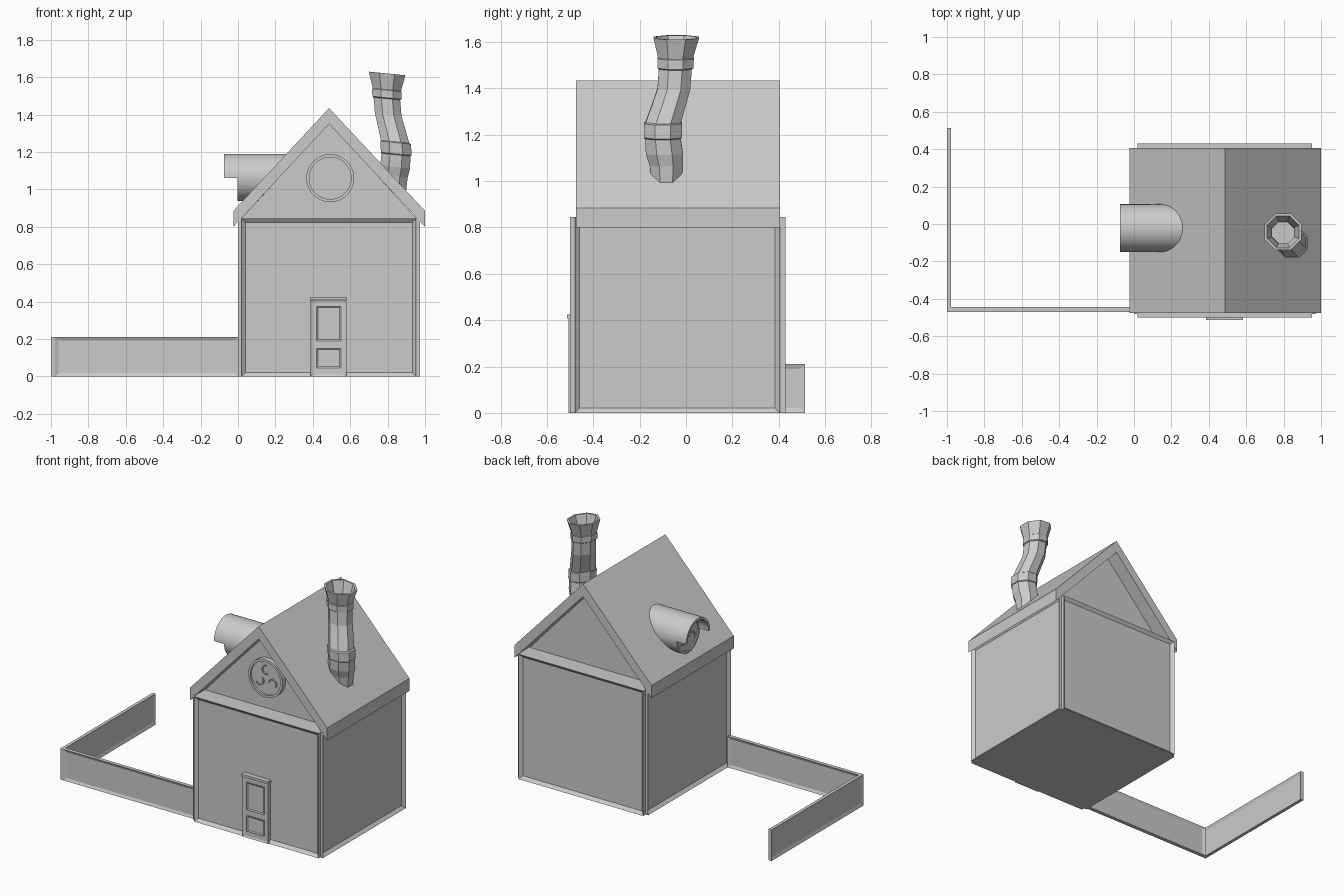
import bpy, bmesh
from math import pi, sin, cos
from mathutils import Matrix, Vector

if "Cube" in bpy.data.objects:
    bpy.data.objects.remove(bpy.data.objects["Cube"])

CX = 0.487                      # ridge line of the house
FRONT = Matrix.Rotation(pi / 2, 4, 'X')                  # local z -> -y
LEFT = Matrix.Rotation(-pi / 2, 4, 'Z') @ FRONT          # local z -> -x


def finish(bm, name, smooth=False):
    bmesh.ops.recalc_face_normals(bm, faces=bm.faces)
    me = bpy.data.meshes.new(name)
    bm.to_mesh(me)
    bm.free()
    ob = bpy.data.objects.new(name, me)
    bpy.context.collection.objects.link(ob)
    if smooth:
        bpy.ops.object.select_all(action='DESELECT')
        ob.select_set(True)
        bpy.context.view_layer.objects.active = ob
        bpy.ops.object.shade_smooth_by_angle()
    return ob


def box(name, lo, hi, sunk=(), margin=0.03, depth=0.018):
    """Box from corner to corner; faces along the 'sunk' normals get a recessed panel."""
    lo, hi = Vector(lo), Vector(hi)
    bm = bmesh.new()
    bmesh.ops.create_cube(bm, size=1)
    for v in bm.verts:
        v.co = (lo + hi) / 2 + v.co * (hi - lo)
    bm.normal_update()
    faces = [f for f in bm.faces if any(f.normal.dot(Vector(n)) > 0.9 for n in sunk)]
    if faces:
        bmesh.ops.inset_individual(bm, faces=faces, thickness=margin, depth=-depth)
    return finish(bm, name)


def prism(name, pts, depth, mat, smooth=False):
    """Outline in local xy, extruded along local z."""
    bm = bmesh.new()
    f = bm.faces.new([bm.verts.new((x, y, 0)) for x, y in pts])
    ext = bmesh.ops.extrude_face_region(bm, geom=[f])
    for v in ext['geom']:
        if isinstance(v, bmesh.types.BMVert):
            v.co.z += depth
    bm.transform(mat)
    return finish(bm, name, smooth)


def arc(r, a0, a1, n, c=(0, 0)):
    return [(c[0] + r * cos(a0 + (a1 - a0) * i / n),
             c[1] + r * sin(a0 + (a1 - a0) * i / n)) for i in range(n + 1)]


def band(r_out, r_in, a0, a1, n, c=(0, 0)):
    return arc(r_out, a0, a1, n, c) + arc(r_in, a1, a0, n, c)


def roundel(name, mat, r):
    """Round window: disc, raised rim and three small curved ridges."""
    prism(name + "_disc", arc(r, 0, 2 * pi, 48)[:-1], 0.012, mat, True)
    for k in range(2):
        prism(name + "_rim", band(r, r - 0.016, k * pi, (k + 1) * pi, 24), 0.02, mat, True)
    for k in range(3):
        a = pi / 2 + k * 2 * pi / 3
        c = (0.055 * cos(a), 0.055 * sin(a))
        prism(name + "_ridge", band(0.032, 0.025, a, a + pi * 1.1, 10, c), 0.017, mat, True)


# House core and four framed walls
box("house_core", (0.02, -0.48, 0), (0.953, 0.405, 0.845))
box("front_wall", (0.02, -0.5, 0), (0.953, -0.48, 0.845), [(0, -1, 0)])
box("back_wall", (0.02, 0.405, 0), (0.953, 0.43, 0.845), [(0, 1, 0)])
box("left_wall", (0, -0.48, 0), (0.02, 0.405, 0.845), [(-1, 0, 0)])
box("right_wall", (0.953, -0.48, 0), (0.973, 0.405, 0.845), [(1, 0, 0)])

# Roof and recessed gable
prism("roof", [(-0.025, 0.885), (CX, 1.435), (1.0, 0.885),
               (1.0, 0.80), (CX, 1.35), (-0.025, 0.80)],
      0.88, Matrix.Translation((0, 0.405, 0)) @ FRONT)
prism("gable", [(0.015, 0.84), (CX, 1.355), (0.958, 0.84)],
      0.69, Matrix.Translation((0, 0.31, 0)) @ FRONT)
roundel("gable_window", Matrix.Translation((0.493, -0.38, 1.06)) @ FRONT @
        Matrix.Diagonal((1, 1, 1.6, 1)), 0.128)

# Door with lintel and two panels
box("door", (0.388, -0.507, 0), (0.58, -0.481, 0.41), [(0, -1, 0)], 0.014, 0.006)
box("lintel", (0.384, -0.514, 0.408), (0.584, -0.481, 0.425))
for z0, z1 in ((0.045, 0.15), (0.19, 0.375)):
    box("door_panel", (0.42, -0.508, z0), (0.55, -0.49, z1), [(0, -1, 0)], 0.01, 0.005)

# Barrel dormer on the left slope: body, hood, round window
AXIS = Matrix.Translation((0.27, -0.022, 1.062)) @ LEFT
prism("dormer_body", arc(0.124, 0, 2 * pi, 48)[:-1], 0.255, AXIS, True)
prism("dormer_hood", band(0.128, 0.112, 0, pi, 32), 0.345, AXIS, True)
roundel("dormer_window", Matrix.Translation((0.018, -0.022, 1.062)) @ LEFT, 0.124)

# Crooked eight-sided chimney: x, y, z, half width
RINGS = [(0.835, -0.085, 0.98, 0.062), (0.835, -0.085, 1.07, 0.072),
         (0.84, -0.093, 1.12, 0.08), (0.845, -0.10, 1.185, 0.077),
         (0.846, -0.10, 1.19, 0.082), (0.843, -0.10, 1.25, 0.082),
         (0.84, -0.098, 1.255, 0.076), (0.82, -0.072, 1.335, 0.073),
         (0.803, -0.052, 1.40, 0.071), (0.796, -0.046, 1.485, 0.071),
         (0.796, -0.046, 1.49, 0.078), (0.796, -0.045, 1.53, 0.079),
         (0.796, -0.045, 1.533, 0.075), (0.797, -0.042, 1.62, 0.098),
         (0.797, -0.042, 1.62, 0.085), (0.796, -0.045, 1.53, 0.06),
         (0.797, -0.046, 1.45, 0.058)]
bm = bmesh.new()
loops = []
for x, y, z, h in RINGS:
    r = h / cos(pi / 8)
    ring = [(r * cos(pi / 8 + k * pi / 4), r * sin(pi / 8 + k * pi / 4)) for k in range(8)]
    loops.append([bm.verts.new((x + u, y + v, z - 0.1 * u)) for u, v in ring])
for a, b in zip(loops, loops[1:]):
    for k in range(8):
        bm.faces.new((a[k], a[k - 1], b[k - 1], b[k]))
bm.faces.new(loops[0])
bm.faces.new(loops[-1])
finish(bm, "chimney")

# Low garden walls, recessed on both sides
box("front_fence", (-0.978, -0.47, 0), (0.0, -0.445, 0.21),
    [(0, -1, 0), (0, 1, 0)], 0.025, 0.008)
box("left_fence", (-1.0, -0.47, 0), (-0.978, 0.514, 0.21),
    [(-1, 0, 0), (1, 0, 0)], 0.03, 0.007)
